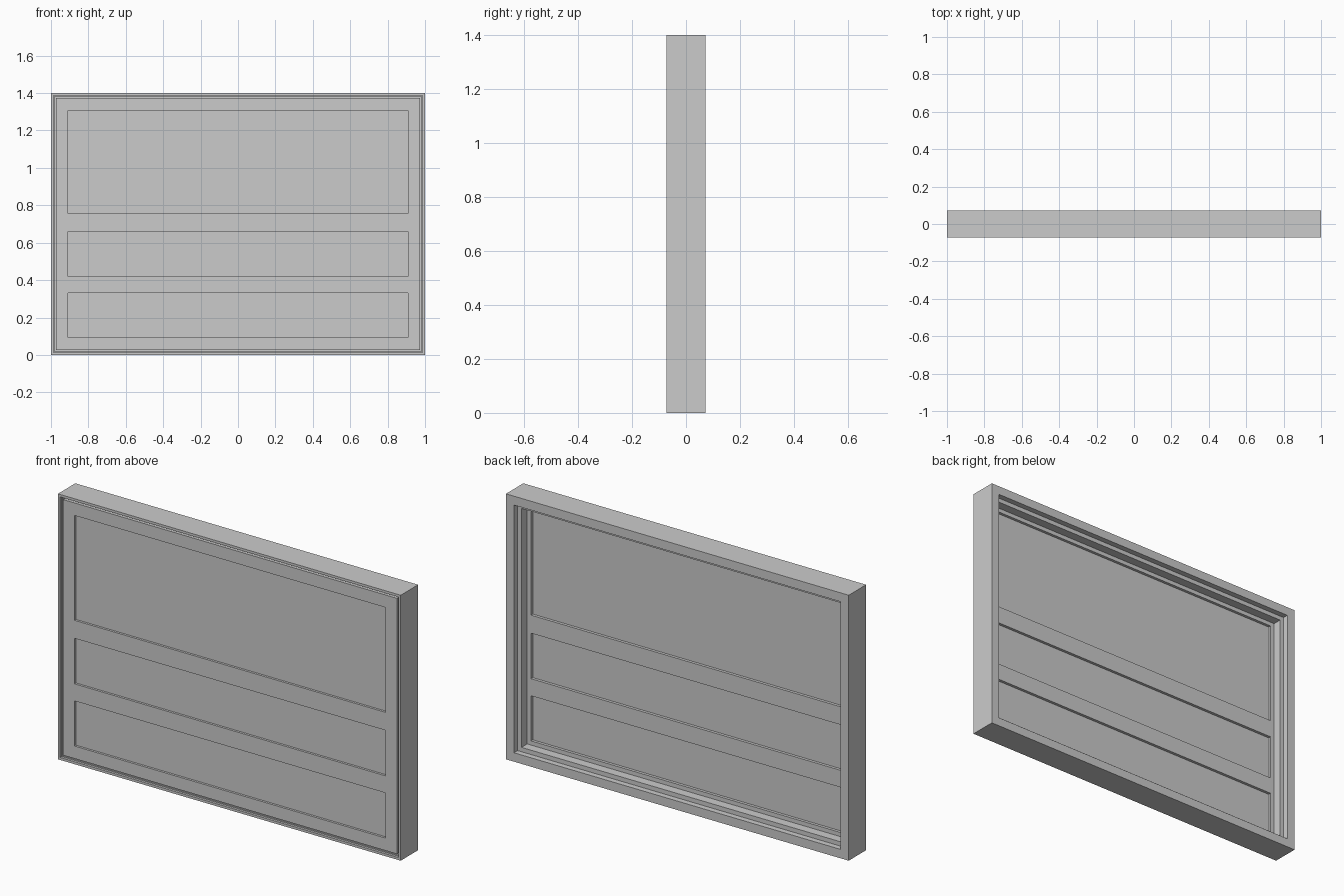
import bpy, bmesh

if "Cube" in bpy.data.objects:
    bpy.data.objects.remove(bpy.data.objects["Cube"])

W, H = 1.0, 1.4          # half width, height
D = 0.0725               # half depth


def finish(name, bm):
    bmesh.ops.recalc_face_normals(bm, faces=bm.faces)
    me = bpy.data.meshes.new(name)
    bm.to_mesh(me)
    bm.free()
    ob = bpy.data.objects.new(name, me)
    bpy.context.collection.objects.link(ob)
    return ob


def mitred_ring(name, profile):
    """Sweep a closed (inset, y) profile round the window rectangle."""
    bm = bmesh.new()
    loops = []
    for i, y in profile:
        x, lo, hi = W - i, i, H - i
        loops.append([bm.verts.new(c) for c in
                      ((-x, y, lo), (x, y, lo), (x, y, hi), (-x, y, hi))])
    for a, b in zip(loops, loops[1:] + loops[:1]):
        for k in range(4):
            n = (k + 1) % 4
            bm.faces.new((a[k], a[n], b[n], b[k]))
    return finish(name, bm)


def box(name, x0, x1, y0, y1, z0, z1):
    bm = bmesh.new()
    bmesh.ops.create_cube(bm, size=1)
    for v in bm.verts:
        v.co.x = x1 if v.co.x > 0 else x0
        v.co.y = y1 if v.co.y > 0 else y0
        v.co.z = z1 if v.co.z > 0 else z0
    return finish(name, bm)


SASH_FRONT, SASH_BACK = -0.066, -0.005
PANE_X = 0.908

# Outer frame: thin front lip, sash rebate, stepped back reveal
mitred_ring("outer_frame", [
    (0, -D), (0.013, -D), (0.013, -0.06), (0.019, -0.06),
    (0.019, SASH_BACK), (0.07, SASH_BACK), (0.07, 0.0425),
    (0.047, 0.0425), (0.047, D), (0, D)])

# Sash border
mitred_ring("sash_border", [
    (0.026, SASH_FRONT), (0.092, SASH_FRONT),
    (0.092, SASH_BACK), (0.026, SASH_BACK)])

# Horizontal rails dividing the panes
for n, (z0, z1) in enumerate([(0.33, 0.42), (0.66, 0.755)]):
    box(f"sash_rail_{n + 1}", -PANE_X, PANE_X, SASH_FRONT, SASH_BACK, z0, z1)

# Glass panes
for n, (z0, z1) in enumerate([(0.092, 0.33), (0.42, 0.66), (0.755, 1.308)]):
    box(f"glass_pane_{n + 1}", -PANE_X, PANE_X, -0.054, -0.02, z0, z1)
